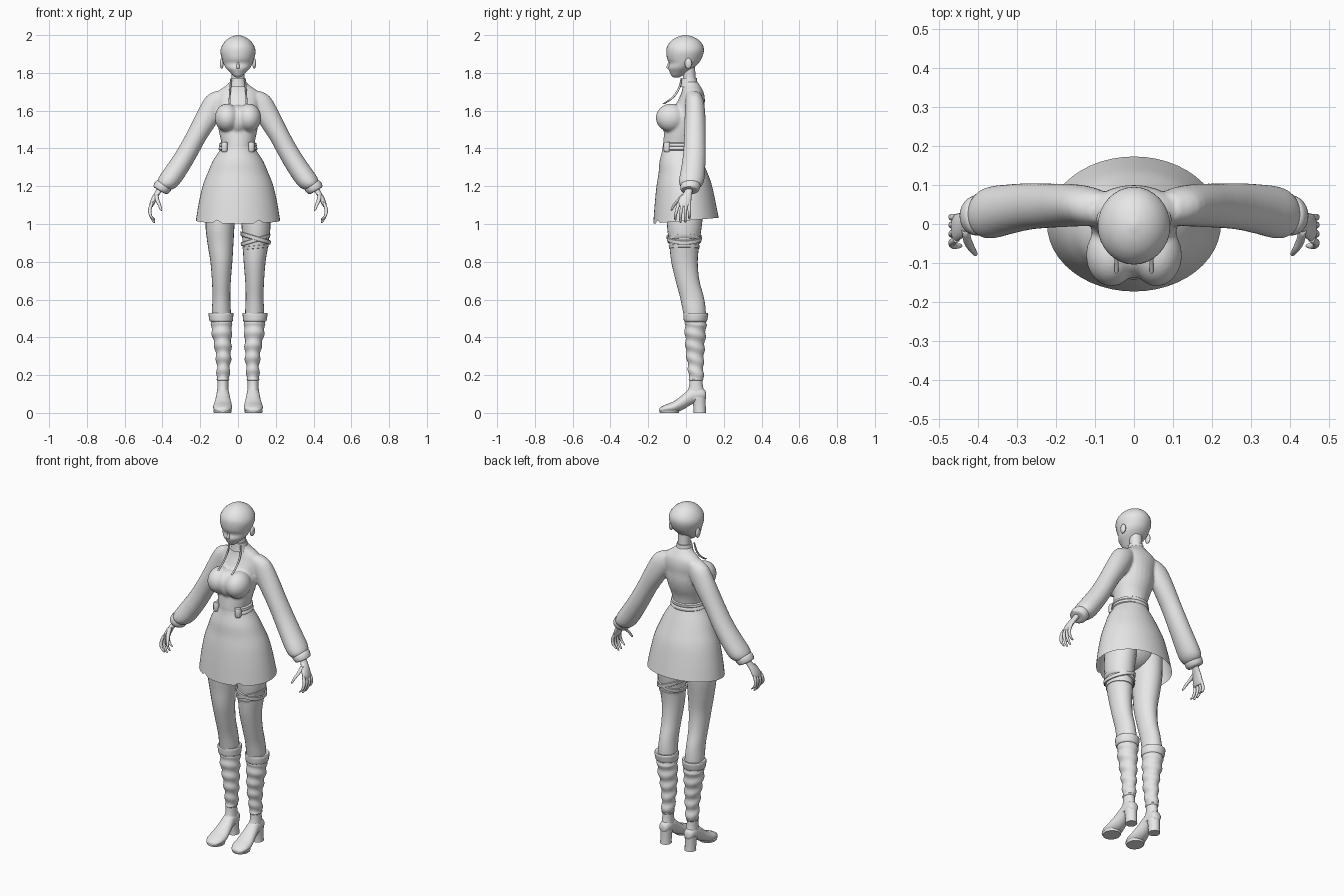
import bpy, bmesh, math
from mathutils import Vector, Matrix

X, Y, Z = Vector((1, 0, 0)), Vector((0, 1, 0)), Vector((0, 0, 1))
grey = bpy.data.materials.new("light_grey")
grey.diffuse_color = (0.8, 0.8, 0.8, 1)


def refine(rings, n):
    """Catmull-Rom interpolation of every ring value."""
    out = []
    for i in range(len(rings) - 1):
        a, b = rings[max(i - 1, 0)], rings[i]
        c, d = rings[i + 1], rings[min(i + 2, len(rings) - 1)]
        for k in range(n):
            t = k / n
            out.append([q + 0.5 * t * (r - p + t * (2*p - 5*q + 4*r - s + t * (3*(q - r) + s - p)))
                        for p, q, r, s in zip(a, b, c, d)])
    return out + [list(rings[-1])]


def add_loft(bm, rings, u=X, v=Y, n=3, segs=24, cap=True):
    """Elliptical rings (x, y, z, ru, rv) joined into a skin."""
    loops = []
    for x, y, z, ru, rv in refine(rings, n):
        ru, rv, c = max(ru, .001), max(rv, .001), Vector((x, y, z))
        loops.append([bm.verts.new(c + u * ru * math.cos(a) + v * rv * math.sin(a))
                      for a in (2 * math.pi * i / segs for i in range(segs))])
    for p, q in zip(loops, loops[1:]):
        for i in range(segs):
            j = (i + 1) % segs
            bm.faces.new((p[i], p[j], q[j], q[i]))
    if cap:
        bm.faces.new(loops[0])
        bm.faces.new(loops[-1])


def add_ball(bm, c, r):
    m = Matrix.Translation(c) @ Matrix.Diagonal((*r, 1))
    bmesh.ops.create_uvsphere(bm, u_segments=24, v_segments=16, radius=1, matrix=m)


def finish(name, bm, side=1, angle=50):
    if side < 0:
        bmesh.ops.scale(bm, vec=(-1, 1, 1), verts=bm.verts)
    bmesh.ops.recalc_face_normals(bm, faces=bm.faces)
    me = bpy.data.meshes.new(name)
    bm.to_mesh(me)
    bm.free()
    ob = bpy.data.objects.new(name, me)
    bpy.context.collection.objects.link(ob)
    me.materials.append(grey)
    bpy.ops.object.select_all(action='DESELECT')
    ob.select_set(True)
    bpy.context.view_layer.objects.active = ob
    bpy.ops.object.shade_smooth_by_angle(angle=math.radians(angle))
    return ob


def loft(name, rings, side=1, **kw):
    bm = bmesh.new()
    add_loft(bm, rings, **kw)
    return finish(name, bm, side)


# Head with brow, nose and ears
bm = bmesh.new()
add_loft(bm, [(0, -.052, 1.775, .01, .012), (0, -.047, 1.785, .025, .03), (0, -.038, 1.803, .043, .048),
              (0, -.028, 1.825, .064, .066), (0, -.012, 1.85, .077, .077), (0, -.009, 1.875, .085, .091),
              (0, -.005, 1.91, .093, .099), (0, -.004, 1.94, .087, .096), (0, -.003, 1.97, .066, .075),
              (0, -.003, 1.99, .037, .043), (0, -.003, 2.0, .005, .006)], segs=32)
add_loft(bm, [(0, -.09, 1.822, .007, .004), (0, -.092, 1.83, .009, .012), (0, -.086, 1.86, .004, .006)], segs=10)
for s in (-1, 1):
    add_ball(bm, (s * .086, .012, 1.85), (.01, .019, .028))
finish("head", bm)
loft("neck", [(0, .02, 1.72, .04, .038), (0, .018, 1.77, .034, .033), (0, .012, 1.83, .036, .036)])

# Blouse: torso, bust and full sleeves fused into one skin
bm = bmesh.new()
add_loft(bm, [(0, -.032, 1.385, .09, .09), (0, -.032, 1.42, .087, .09), (0, -.025, 1.47, .097, .092),
              (0, -.012, 1.52, .107, .098), (0, .002, 1.57, .112, .095), (0, .018, 1.62, .11, .08),
              (0, .03, 1.66, .115, .07), (0, .035, 1.70, .108, .058), (0, .028, 1.735, .06, .045),
              (0, .018, 1.755, .042, .042)])
add_ball(bm, (0, -.07, 1.55), (.06, .07, .08))
sleeve = [(.08, .04, 1.685, .04, .04), (.115, .045, 1.645, .062, .05), (.16, .048, 1.57, .061, .055),
          (.215, .047, 1.475, .054, .057), (.27, .045, 1.375, .054, .06), (.32, .038, 1.295, .056, .064),
          (.362, .03, 1.235, .056, .067), (.385, .026, 1.208, .048, .06), (.398, .025, 1.195, .034, .042)]
for s in (-1, 1):
    add_ball(bm, (s * .058, -.08, 1.562), (.065, .08, .075))
    add_loft(bm, [(s * r[0], *r[1:]) for r in sleeve], u=Vector((s * .86, 0, .5)))
body = finish("blouse", bm)
rm = body.modifiers.new("fuse", 'REMESH')
rm.mode, rm.voxel_size, rm.use_smooth_shade = 'VOXEL', .007, True
sm = body.modifiers.new("soften", 'SMOOTH')
sm.factor, sm.iterations = .5, 5

# Stand-up collar and placket strips
loft("collar", [(0, .016, 1.725, .05, .05), (0, .015, 1.75, .043, .045), (0, .014, 1.772, .04, .043),
                (0, .014, 1.772, .034, .036)], n=1)
for s in (-1, 1):
    loft("placket_strip", [(.036, -.026, 1.765, .004, .004), (.041, -.036, 1.72, .005, .006),
                           (.044, -.07, 1.67, .005, .008), (.045, -.12, 1.635, .005, .008)], s, segs=8)

# Skirt: flared open sheet, hem higher at the back, notched in front
bm = bmesh.new()
add_loft(bm, [(0, -.033, 1.41, .087, .09), (0, -.03, 1.385, .1, .097), (0, -.025, 1.33, .135, .115),
              (0, -.016, 1.27, .16, .129), (0, -.01, 1.2, .186, .146), (0, -.005, 1.1, .208, .161),
              (0, 0, 1.003, .223, .173)], segs=48, cap=False)
for v in bm.verts:
    hem = v.co.z < 1.004
    v.co.z += .03 * (v.co.y + .17) / .34 * max(0, (1.3 - v.co.z) / .3)
    if hem and v.co.y < 0 and abs(abs(v.co.x) - .11) < .012:
        v.co.z += .016
finish("skirt", bm)

# Belt, open at the front panel, with tied ends
bm = bmesh.new()
add_loft(bm, [(0, -.032, 1.388, .095, .094), (0, -.032, 1.394, .103, .1), (0, -.032, 1.408, .101, .099),
              (0, -.032, 1.411, .097, .095), (0, -.032, 1.414, .1, .098), (0, -.032, 1.427, .098, .097),
              (0, -.032, 1.432, .088, .09)], n=1, segs=40, cap=False)
gap = [f for f in bm.faces if abs(f.calc_center_median().x) < .06 and f.calc_center_median().y < -.05]
bmesh.ops.delete(bm, geom=gap, context='FACES')
finish("belt", bm)
for s in (-1, 1):
    loft("belt_end", [(.071, -.1, 1.382, .014, .014), (.071, -.1, 1.39, .017, .018),
                      (.071, -.1, 1.425, .017, .018), (.071, -.1, 1.434, .013, .014)], s, n=1, segs=12)

# Hips under the skirt
bm = bmesh.new()
add_ball(bm, (0, -.005, 1.16), (.15, .11, .14))
finish("hips", bm)

for s in (-1, 1):
    # Sleeve cuff
    loft("cuff", [(.388, .024, 1.213, .034, .04), (.392, .024, 1.207, .046, .052), (.402, .022, 1.192, .047, .052),
                  (.412, .021, 1.178, .041, .046), (.414, .02, 1.176, .024, .028)], s,
         u=Vector((.86, 0, .5)), n=2)
    # Hand with fingers and thumb
    bm = bmesh.new()
    add_loft(bm, [(.405, .018, 1.2, .018, .022), (.422, .012, 1.17, .017, .021), (.441, -.002, 1.14, .016, .031),
                  (.456, -.01, 1.105, .013, .036), (.46, -.011, 1.09, .008, .03)], segs=16)
    for y0, y1, tip in ((-.039, -.056, 1.025), (-.02, -.029, 1.012), (0, -.004, 1.013), (.017, .018, 1.03)):
        add_loft(bm, [(.455, y0, 1.11, .009, .009), (.467, (y0 + y1) / 2, 1.078, .009, .009),
                      (.463, y1, 1.045, .008, .008), (.447, y1, tip, .006, .006),
                      (.443, y1, tip - .006, .002, .002)], segs=10)
    add_loft(bm, [(.432, -.015, 1.155, .01, .012), (.427, -.042, 1.125, .011, .012),
                  (.416, -.063, 1.1, .009, .009), (.407, -.076, 1.075, .006, .006),
                  (.405, -.078, 1.07, .002, .002)], segs=10)
    finish("hand", bm, s)

    # Leg
    loft("leg", [(.085, 0, 1.15, .08, .1), (.095, -.008, 1.0, .077, .093), (.093, -.009, .9, .069, .08),
                 (.088, -.008, .8, .058, .07), (.088, .008, .7, .05, .063), (.088, .032, .61, .047, .063),
                 (.088, .045, .53, .05, .06), (.086, .05, .45, .045, .05)], s, n=4)

    # Slouched boot shaft with diagonal creases
    bm = bmesh.new()
    add_loft(bm, [(.088, .05, .49, .055, .056), (.087, .05, .46, .056, .057), (.085, .049, .41, .051, .054),
                  (.08, .048, .35, .044, .05), (.077, .049, .29, .039, .045), (.078, .052, .23, .034, .04),
                  (.079, .053, .19, .034, .039), (.08, .053, .175, .033, .038), (.08, .053, .168, .025, .03)],
             n=6, segs=32)
    for v in bm.verts:
        d = Vector((v.co.x - .08, v.co.y - .05, 0))
        if .18 < v.co.z < .47:
            v.co += d.normalized() * .0035 * math.sin(95 * v.co.z + 1.3 * math.sin(math.atan2(d.y, d.x)))
    finish("boot_shaft", bm, s)
    loft("boot_fold", [(.089, .05, .482, .052, .054), (.089, .05, .486, .061, .061), (.09, .051, .505, .064, .064),
                       (.09, .052, .522, .066, .066), (.09, .052, .53, .063, .063), (.09, .052, .528, .05, .057)],
         s, n=2)

    # Shoe: ankle, foot with raised arch, block heel
    bm = bmesh.new()
    add_loft(bm, [(.08, .053, .19, .029, .033), (.08, .053, .14, .029, .037), (.08, .052, .1, .032, .05),
                  (.08, .052, .075, .033, .052)])
    add_loft(bm, [(.083, -.141, .014, .012, .009), (.083, -.132, .017, .032, .015), (.082, -.1, .024, .048, .023),
                  (.081, -.06, .033, .05, .031), (.08, -.015, .058, .042, .04), (.08, .03, .09, .035, .045),
                  (.08, .075, .098, .033, .036), (.08, .1, .095, .024, .026), (.08, .107, .09, .008, .01)], v=Z)
    add_loft(bm, [(.08, .073, 0, .031, .033), (.08, .073, .012, .03, .032), (.08, .07, .06, .031, .034),
                  (.08, .066, .085, .033, .039)], n=1)
    for v in bm.verts:
        v.co.z = max(v.co.z, 0)
    finish("shoe", bm, s)
    # Thin sole under the ball of the foot
    loft("shoe_sole", [(.082, -.088, 0, .046, .05), (.082, -.088, .012, .05, .054)], s, n=1)

# Crossed straps on one thigh
for z, tilt, w in ((.925, -.3, .012), (.915, .3, .011), (.878, .1, .009)):
    bm = bmesh.new()
    k = .25 * (z - .9)
    add_loft(bm, [(.093, -.009, z - w, .068 + k, .079 + k), (.093, -.009, z - w * .8, .073 + k, .086 + k),
                  (.093, -.009, z + w * .8, .075 + k, .088 + k), (.093, -.009, z + w, .07 + k, .081 + k)],
             n=1, segs=32, cap=False)
    for v in bm.verts:
        v.co.z += tilt * (v.co.x - .093)
    finish("thigh_strap", bm)
